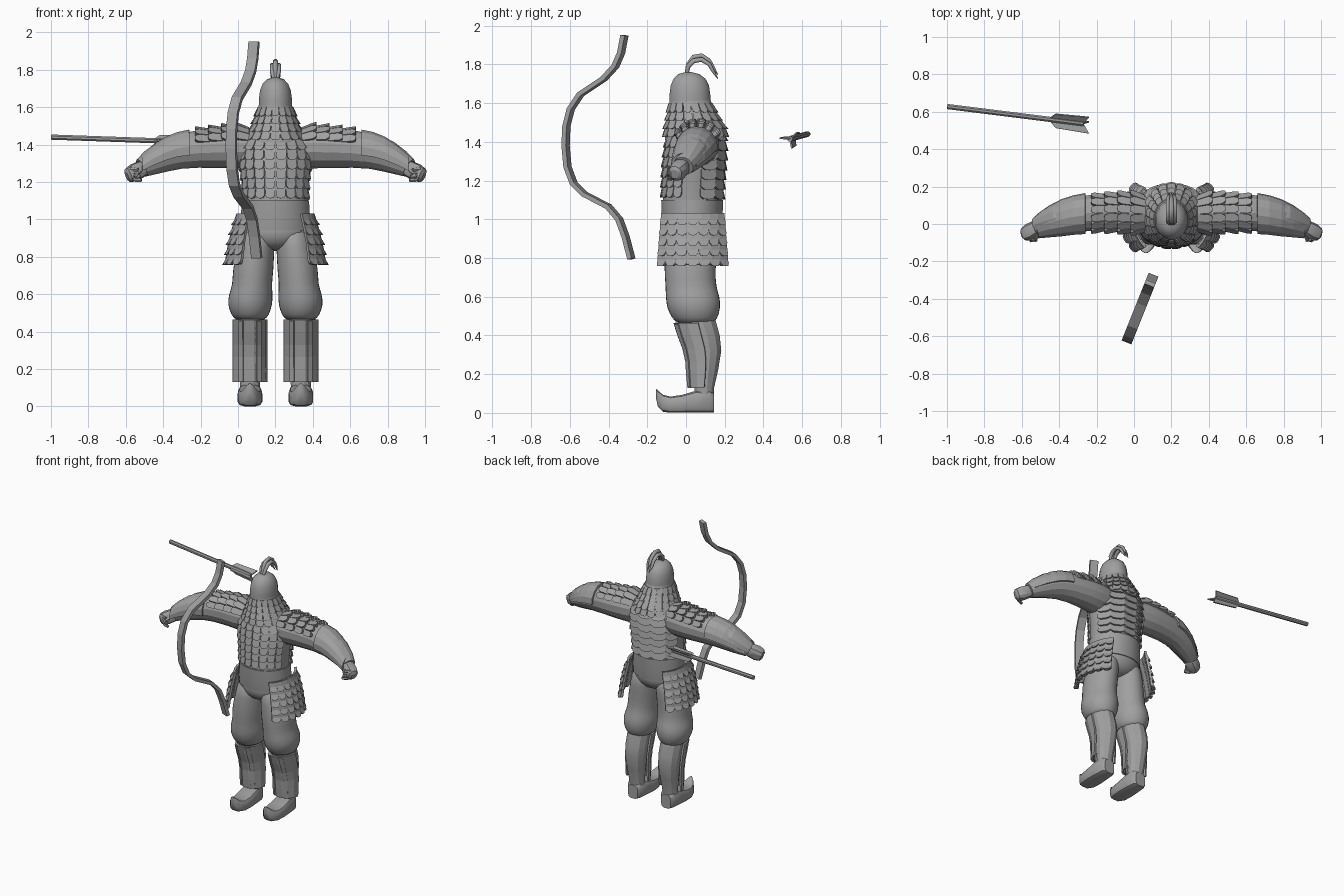
import bpy, bmesh, math
from mathutils import Vector

if "Cube" in bpy.data.objects:
    bpy.data.objects.remove(bpy.data.objects["Cube"])

X, Y, Z = Vector((1, 0, 0)), Vector((0, 1, 0)), Vector((0, 0, 1))
BODY_X = 0.2          # the figure stands right of the weapons

grey = bpy.data.materials.new("plain_grey")
grey.use_nodes = True
GREY = (0.35, 0.35, 0.35, 1)
grey.diffuse_color = GREY
grey.node_tree.nodes["Principled BSDF"].inputs["Base Color"].default_value = GREY


def finish(name, bm, x=BODY_X, pair=False, smooth=0, subsurf=0, solid=0):
    bmesh.ops.recalc_face_normals(bm, faces=bm.faces)
    me = bpy.data.meshes.new(name)
    bm.to_mesh(me)
    bm.free()
    me.materials.append(grey)
    if smooth:
        me.shade_smooth()
        me.set_sharp_from_angle(angle=math.radians(smooth))
    ob = bpy.data.objects.new(name, me)
    ob.location.x = x
    bpy.context.collection.objects.link(ob)
    if solid:
        m = ob.modifiers.new("thickness", "SOLIDIFY")
        m.thickness, m.offset = solid, 0
    if pair:
        ob.modifiers.new("mirror", "MIRROR").use_mirror_merge = False
    if subsurf:
        ob.modifiers.new("subsurf", "SUBSURF").levels = subsurf
        ob.modifiers["subsurf"].render_levels = subsurf
    return ob


def circle(n, power=1.0):
    def p(c):
        return math.copysign(abs(c) ** power, c)
    return [(p(math.cos(a)), p(math.sin(a))) for a in (math.tau * (i + .5) / n for i in range(n))]


SQUARE = [(1, 1), (-1, 1), (-1, -1), (1, -1)]


def sweep(name, path, cross, side=X, axis=None, **kw):
    """Skin a cross-section along (x, y, z, half width, half depth) stations."""
    bm, rings = bmesh.new(), []
    pos = [Vector(p[:3]) for p in path]
    for i, p in enumerate(path):
        t = axis or (pos[min(i + 1, len(pos) - 1)] - pos[max(i - 1, 0)]).normalized()
        b = t.cross(side).normalized()
        a = b.cross(t)
        rings.append([bm.verts.new(pos[i] + a * u * p[3] + b * v * p[4]) for u, v in cross])
    n = len(cross)
    for r, q in zip(rings, rings[1:]):
        for k in range(n):
            bm.faces.new((r[k], r[(k + 1) % n], q[(k + 1) % n], q[k]))
    bm.faces.new(rings[0])
    bm.faces.new(rings[-1])
    return finish(name, bm, **kw)


def lathe(name, prof, n=20, cx=0, **kw):
    return sweep(name, [(cx, cy, z, rx, ry) for z, cy, rx, ry in prof], circle(n), axis=Z, **kw)


def at(prof, s):
    """Interpolate a station table by its first column."""
    rows = sorted(prof)
    s = min(max(s, rows[0][0]), rows[-1][0])
    for a, b in zip(rows, rows[1:]):
        if s <= b[0]:
            t = (s - a[0]) / (b[0] - a[0])
            return [p + (q - p) * t for p, q in zip(a, b)][1:]


def around(prof, a0, a1, z0, z1, cx=0):
    """Surface round an upright profile: u runs round, v runs down."""
    def f(u, v, off):
        z = z0 + (z1 - z0) * v
        cy, rx, ry = at(prof, z)
        a = math.radians(a0 + (a1 - a0) * u)
        return Vector((cx + (rx + off) * math.cos(a), cy + (ry + off) * math.sin(a), z))
    return f


def over_arm(prof, a0, a1, x0, x1):
    """Surface over an arm: u runs round, v runs outward."""
    def f(u, v, off):
        x = x0 + (x1 - x0) * v
        cy, cz, r = at(prof, x)
        a = math.radians(a0 + (a1 - a0) * u)
        return Vector((x, cy + (r + off) * math.cos(a), cz + (r + off) * math.sin(a)))
    return f


def scales(name, f, cols, rows, lift=0.016, gap=0.04, **kw):
    """Overlapping armour scales with clipped lower corners."""
    outline = [(gap, 0), (.5, 0), (1 - gap, 0), (1 - gap, .82), (.78, 1.1), (.5, 1.14), (.22, 1.1), (gap, .82)]
    bm = bmesh.new()
    for r in range(rows):
        for c in range(cols):
            top, low = [], []
            for a, b in outline:
                u, v = (c + a) / cols, (r + b) / rows
                top.append(bm.verts.new(f(u, v, .003 + lift * b)))
                low.append(bm.verts.new(f(u, v, -.004)))
            bm.faces.new(top)
            bm.faces.new(low[::-1])
            for k in range(len(top)):
                j = (k + 1) % len(top)
                bm.faces.new((top[k], low[k], low[j], top[j]))
    return finish(name, bm, **kw)


def plate(name, f, nu, nv, solid=.012, **kw):
    """Thin curved guard."""
    bm = bmesh.new()
    g = [[bm.verts.new(f(i / nu, j / nv, .008)) for i in range(nu + 1)] for j in range(nv + 1)]
    for j in range(nv):
        for i in range(nu):
            bm.faces.new((g[j][i], g[j][i + 1], g[j + 1][i + 1], g[j + 1][i]))
    return finish(name, bm, solid=solid, **kw)


# Torso and its armour
TORSO = [(1.06, .03, .176, .152), (1.2, .035, .18, .155), (1.3, .042, .195, .157),
         (1.4, .05, .195, .152), (1.47, .05, .15, .13), (1.53, .04, .09, .09)]
lathe("torso", TORSO, smooth=40)
scales("chest_scales", around(TORSO, 200, 340, 1.43, 1.12), 8, 6, .01)
scales("back_bands", around(TORSO, 15, 165, 1.46, 1.11), 5, 7, .014, gap=0)
lathe("waist_band", [(1.1, .032, .182, .162), (1.0, .032, .188, .158), (.94, .032, .19, .15)], smooth=40)

# Helmet, neck curtain and plume
lathe("helmet", [(1.58, .022, .09, .108), (1.64, .02, .09, .107), (1.69, .02, .083, .1), (1.725, .018, .069, .084),
                 (1.75, .015, .045, .055), (1.76, .012, .012, .015)], smooth=50)
NECK = [(1.62, .02, .088, .106), (1.55, .032, .104, .122), (1.47, .048, .138, .155), (1.41, .05, .165, .16)]
lathe("neck_curtain", NECK, smooth=40)
scales("neck_scales", around(NECK, 0, 360, 1.6, 1.43), 18, 4, .011)
for i, (dx, dz) in enumerate([(-.017, -.02), (0, 0), (.017, -.02)]):
    sweep(f"plume_strand_{i + 1}",
          [(dx * .3, .0, 1.74, .01, .01), (dx, .012, 1.8 + dz / 2, .013, .013), (dx, .04, 1.838 + dz, .014, .014),
           (dx, .08, 1.845 + dz, .014, .013), (dx, .12, 1.82 + dz, .013, .011),
           (dx, .14, 1.785 + dz, .01, .009), (dx * .5, .165, 1.745 + dz, .002, .002)], circle(8), smooth=50)

# Trousers
lathe("hips", [(1.0, .032, .185, .15), (.93, .032, .19, .148), (.88, .03, .17, .135), (.83, .03, .08, .08)],
      subsurf=1, smooth=60)
TROUSER = [(.97, .03, .09, .095, .13), (.85, .025, .104, .1, .137), (.73, .02, .12, .113, .135),
           (.65, .025, .124, .106, .133), (.6, .035, .132, .121, .143), (.54, .04, .136, .122, .142),
           (.49, .045, .135, .103, .12), (.455, .05, .135, .08, .095)]
sweep("trouser_legs", [(cx, cy, z, rx, ry) for z, cy, cx, rx, ry in TROUSER], circle(16),
      axis=Z, pair=True, subsurf=1, smooth=70)

# Hip skirts
SKIRT = [(1.03, .035, .195, .21), (.9, .035, .235, .225), (.75, .035, .26, .24)]
skirt = around(SKIRT, -47, 47, 1.03, .765)
plate("skirt_backing", skirt, 8, 3, pair=True)
scales("skirt_scales", skirt, 7, 5, .02, pair=True)

# Lower legs, greaves and boots
LEG = [(.5, .05, .08, .1), (.4, .085, .08, .092), (.32, .105, .075, .08), (.22, .1, .064, .068),
       (.13, .095, .056, .052), (.04, .09, .055, .053)]
lathe("lower_legs", LEG, 12, cx=.136, pair=True, smooth=25)
GREAVE = [(.47, .062, .08, .118), (.38, .085, .08, .112), (.3, .105, .08, .1), (.2, .1, .08, .088), (.13, .095, .08, .075)]
plate("greaves", around(GREAVE, 180, 360, .465, .13, .136), 7, 5, pair=True)
for i in (1, 2):
    a = 180 + 60 * i
    plate(f"greave_rib_{i}", around(GREAVE, a - 9, a + 9, .46, .135, .136), 1, 5, .024, pair=True)
BOOT = [(.145, 0, .1, .04), (.125, 0, .12, .056), (.05, 0, .115, .064), (-.02, 0, .094, .067), (-.08, 0, .085, .062),
        (-.12, .005, .095, .046), (-.145, .03, .118, .024), (-.155, .075, .125, .008)]
sweep("boots", [(.136, y, (lo + hi) / 2, w, (hi - lo) / 2) for y, lo, hi, w in BOOT], circle(12, .55),
      axis=Y, pair=True, smooth=35)

# Arms with shoulder scales and forearm guards
ARM = [(.1, .055, 1.385, .1), (.2, .06, 1.385, .112), (.3, .065, 1.382, .107), (.42, .06, 1.375, .099),
       (.52, .048, 1.362, .093), (.6, .03, 1.337, .085), (.67, .008, 1.302, .068), (.715, -.012, 1.275, .052)]
sweep("arms", [(x, y, z, r, r) for x, y, z, r in ARM], circle(14), side=Y, pair=True, smooth=15)
scales("shoulder_scales", over_arm(ARM, 25, 160, .14, .42), 6, 4, .02, pair=True)
plate("forearm_guards", over_arm(ARM, -5, 195, .46, .712), 8, 4, pair=True)

# Fists
sweep("fists", [(.69, -.005, 1.285, .03, .034), (.72, -.022, 1.268, .042, .045), (.755, -.042, 1.25, .046, .048),
                (.785, -.056, 1.236, .036, .04), (.795, -.06, 1.232, .02, .024)], circle(10, .75), side=Y, pair=True, smooth=30)
for i in range(4):
    z = 1.275 - i * .019
    sweep(f"finger_{i + 1}", [(.775 - i * .006, -.04, z, .011, .012), (.77 - i * .006, -.075, z - .006, .012, .012),
                              (.735 - i * .006, -.086, z - .01, .01, .01)], circle(6), side=Z, pair=True)
sweep("thumbs", [(.715, -.05, 1.265, .014, .014), (.735, -.08, 1.25, .014, .014), (.752, -.09, 1.228, .009, .009)],
      circle(6), side=X, pair=True)

# Recurve bow, lying in a slanted upright plane
BOW = [(-.318, 1.95), (-.335, 1.86), (-.365, 1.79), (-.425, 1.725), (-.545, 1.645), (-.595, 1.57), (-.618, 1.48),
       (-.622, 1.38), (-.612, 1.27), (-.58, 1.185), (-.525, 1.13), (-.4, 1.065), (-.345, 1.0), (-.312, .91), (-.282, .795)]
sweep("bow", [(-.035 + .4 * (y + .62), y, z, .028, .012) for y, z in BOW], SQUARE,
      side=Vector((.93, -.37, 0)), x=0)

# Arrow: shaft and three vanes
tip, tail = Vector((-.998, .628, 1.44)), Vector((-.27, .537, 1.415))
d = (tail - tip).normalized()
sweep("arrow_shaft", [(*tip, .015, .015), (*tail, .015, .015)], circle(8), side=Z, x=0)
for i, ang in enumerate((175, 285, 40)):
    a = math.radians(ang)
    out = (Y * math.cos(a) + Z * math.sin(a)) * .05
    bm = bmesh.new()
    bm.faces.new([bm.verts.new(tail + d * s + out * h)
                  for s, h in ((-.19, 0), (-.15, .85), (.03, 1), (0, 0))])
    finish(f"arrow_vane_{i + 1}", bm, x=0, solid=.008)
